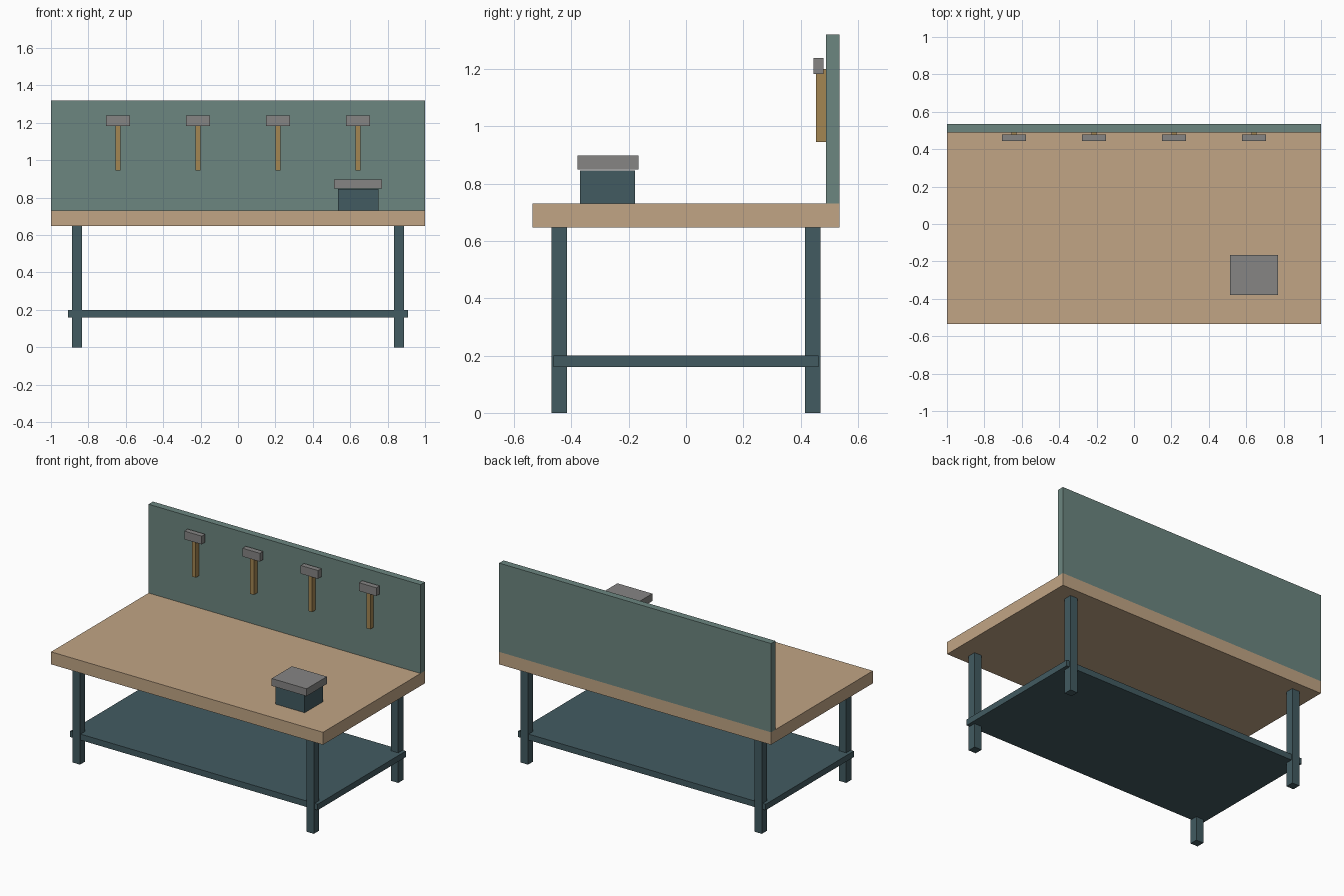
import bpy

cube = bpy.data.objects.get("Cube")
if cube:
    bpy.data.objects.remove(cube, do_unlink=True)


def material(name, rgb):
    """Flat material from 0-255 display values, stored as linear."""
    colour = [((c / 255 + 0.055) / 1.055) ** 2.4 for c in rgb] + [1.0]
    mat = bpy.data.materials.new(name)
    mat.use_nodes = True
    mat.diffuse_color = colour
    mat.node_tree.nodes["Principled BSDF"].inputs["Base Color"].default_value = colour
    return mat


wood = material("pale_wood", (193, 165, 133))
green = material("panel_green", (108, 134, 128))
steel = material("dark_blue_steel", (66, 91, 97))
grey = material("grey_metal", (134, 133, 132))
handle = material("handle_wood", (164, 134, 82))


def box(name, x, y, z, mat):
    """Box spanning the given (low, high) ranges."""
    spans = (x, y, z)
    bpy.ops.mesh.primitive_cube_add(size=1, location=[(a + b) / 2 for a, b in spans])
    obj = bpy.context.object
    obj.name = name
    obj.scale = [b - a for a, b in spans]
    bpy.ops.object.transform_apply(location=False, rotation=False, scale=True)
    obj.data.materials.append(mat)
    return obj


def around(centre, width):
    return (centre - width / 2, centre + width / 2)


# Worktop and back panel
box("worktop", (-1, 1), (-0.535, 0.535), (0.647, 0.73), wood)
box("back_panel", (-1, 1), (0.489, 0.535), (0.73, 1.32), green)

# Legs and lower shelf
for side, x in (("right", -0.86), ("left", 0.86)):
    for end, y in (("front", -0.443), ("back", 0.443)):
        box(f"{end}_{side}_leg", around(x, 0.054), around(y, 0.054), (0, 0.647), steel)
box("lower_shelf", (-0.91, 0.91), (-0.463, 0.463), (0.16, 0.2), steel)

# Hanging hammers
for i in range(4):
    x = (i - 1.5) * 0.428
    box(f"hammer_handle_{i + 1}", around(x, 0.028), (0.453, 0.489), (0.945, 1.2), handle)
    box(f"hammer_head_{i + 1}", around(x, 0.128), (0.444, 0.479), (1.183, 1.238), grey)

# Bench vice
box("vice_body", (0.535, 0.75), (-0.37, -0.178), (0.73, 0.846), steel)
box("vice_cap", (0.513, 0.77), (-0.379, -0.166), (0.849, 0.898), grey)
